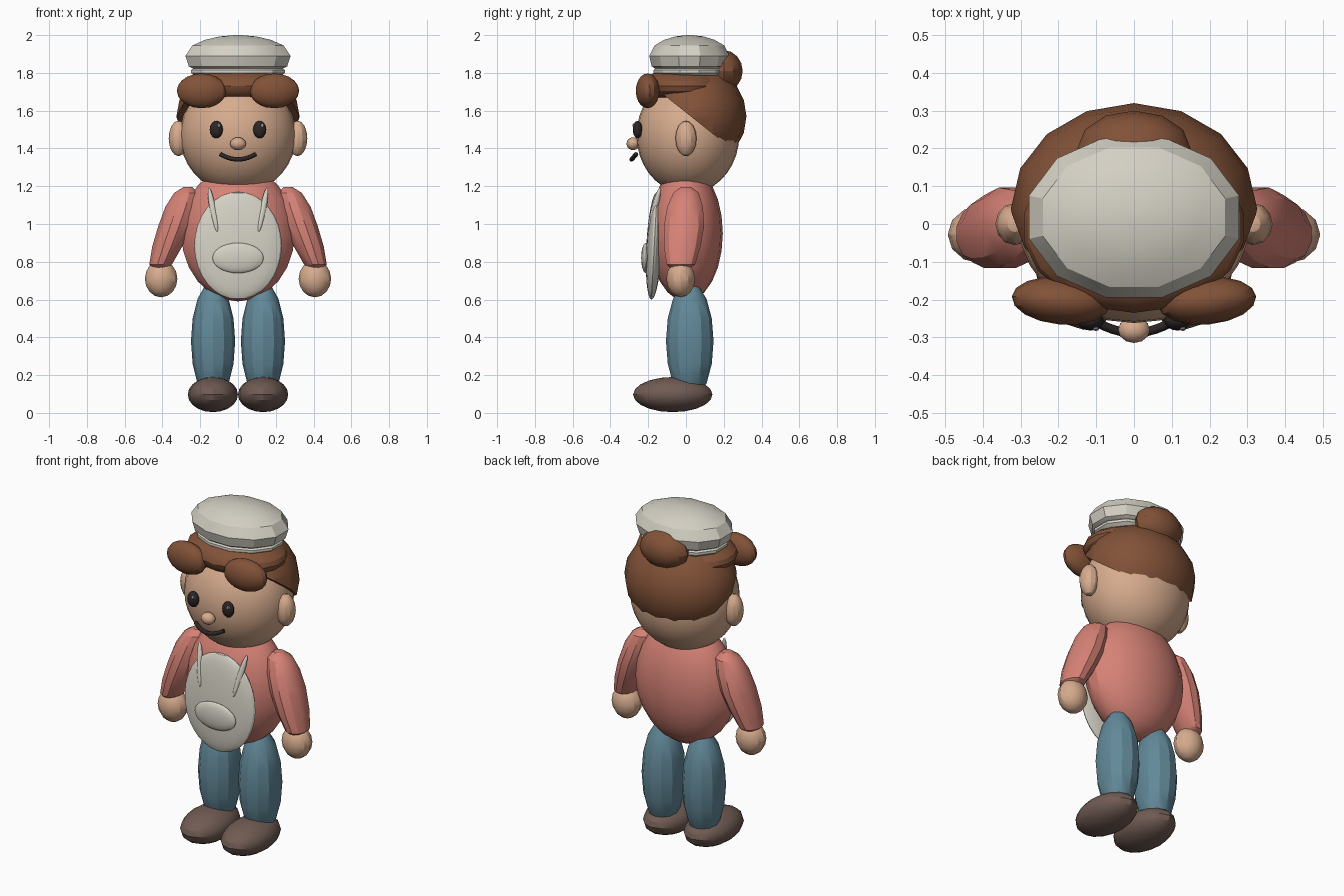
import bpy, bmesh, math
from mathutils import Matrix, Vector, Euler

cube = bpy.data.objects.get("Cube")
if cube:
    bpy.data.objects.remove(cube, do_unlink=True)


def material(name, r, g, b):
    """Flat material from 0-255 screen values, stored as linear."""
    lin = [((c / 255 + 0.055) / 1.055) ** 2.4 for c in (r, g, b)] + [1]
    m = bpy.data.materials.new(name)
    m.use_nodes = True
    m.diffuse_color = lin
    bsdf = m.node_tree.nodes["Principled BSDF"]
    bsdf.inputs["Base Color"].default_value = lin
    bsdf.inputs["Roughness"].default_value = 0.8
    return m


skin = material("skin", 215, 172, 142)
cream = material("cream cloth", 212, 208, 196)
salmon = material("salmon shirt", 214, 130, 118)
blue = material("blue trousers", 98, 137, 153)
brown = material("brown hair", 130, 82, 56)
leather = material("dark leather", 112, 91, 83)
black = material("soft black", 46, 38, 38)
glint = material("eye glint", 150, 146, 144)


def finish(name, bm, mat, angle=28):
    bmesh.ops.recalc_face_normals(bm, faces=bm.faces)
    mesh = bpy.data.meshes.new(name)
    bm.to_mesh(mesh)
    bm.free()
    mesh.materials.append(mat)
    ob = bpy.data.objects.new(name, mesh)
    bpy.context.collection.objects.link(ob)
    bpy.ops.object.select_all(action="DESELECT")
    ob.select_set(True)
    bpy.context.view_layer.objects.active = ob
    bpy.ops.object.shade_smooth_by_angle(angle=math.radians(angle))
    return ob


def ellipsoid(name, mat, centre, radii, segs=12, rot=(0, 0, 0), cut=None):
    """Ellipsoid, optionally keeping only one side of a plane (point, normal)."""
    bm = bmesh.new()
    bmesh.ops.create_uvsphere(bm, u_segments=segs, v_segments=max(8, segs * 2 // 3), radius=1)
    turn = Euler([math.radians(a) for a in rot]).to_matrix().to_4x4()
    bm.transform(Matrix.Translation(centre) @ turn @ Matrix.Diagonal((*radii, 1)))
    if cut:
        geom = bm.verts[:] + bm.edges[:] + bm.faces[:]
        res = bmesh.ops.bisect_plane(bm, geom=geom, plane_co=cut[0], plane_no=cut[1], clear_outer=True)
        rim = [e for e in res["geom_cut"] if isinstance(e, bmesh.types.BMEdge)]
        bmesh.ops.contextual_create(bm, geom=rim)
    return finish(name, bm, mat)


def stack(name, mat, rings, segs=12):
    """Skin a stack of level ellipses given as (x, y, z, rx, ry)."""
    bm = bmesh.new()
    loops = []
    for x, y, z, rx, ry in rings:
        angles = [math.tau * (i + 0.5) / segs for i in range(segs)]
        loops.append([bm.verts.new((x + rx * math.cos(a), y + ry * math.sin(a), z)) for a in angles])
    for a, b in zip(loops, loops[1:]):
        for i in range(segs):
            j = (i + 1) % segs
            bm.faces.new((a[i], a[j], b[j], b[i]))
    bm.faces.new(loops[0])
    bm.faces.new(loops[-1])
    return finish(name, bm, mat)


# Body and head
ellipsoid("torso", salmon, (0, 0, 0.95), (0.305, 0.195, 0.36), 18)
ellipsoid("head", skin, (0, 0.01, 1.47), (0.307, 0.272, 0.31), 28)
ellipsoid("nose", skin, (0, -0.28, 1.425), (0.042, 0.035, 0.034))

# Hair: back shell with slanted hairline, front fringe and tuft
ellipsoid("hair_back", brown, (0, 0.04, 1.57), (0.326, 0.28, 0.28), 16,
          cut=((0, 0.05, 1.55), Vector((0, -0.62, -0.78))))
ellipsoid("hair_fringe", brown, (0, -0.01, 1.73), (0.295, 0.225, 0.1), 18)
ellipsoid("hair_tuft", brown, (0, 0.2, 1.81), (0.15, 0.1, 0.11))

# Cap
CAP = 0.765
cap_rows = [(1.82, 0.24), (1.835, 0.27), (1.89, 0.288), (1.945, 0.25),
            (1.975, 0.18), (1.993, 0.1), (2.0, 0.02)]
band_rows = [(1.785, 0.235), (1.8, 0.257), (1.815, 0.257), (1.83, 0.235)]
for part, rows in (("cap_crown", cap_rows), ("cap_band", band_rows)):
    stack(part, cream, [(0, 0.018, z, r, r * CAP) for z, r in rows])

# Apron
ellipsoid("apron", cream, (0, -0.168, 0.885), (0.232, 0.042, 0.285), 24, rot=(-3, 0, 0))
ellipsoid("apron_pocket", cream, (0, -0.213, 0.82), (0.135, 0.024, 0.08), 24)

# Smile
curve = bpy.data.curves.new("mouth", "CURVE")
curve.dimensions = "3D"
curve.bevel_depth = 0.012
curve.bevel_resolution = 2
curve.use_fill_caps = True
spline = curve.splines.new("POLY")
spline.points.add(10)
for i, p in enumerate(spline.points):
    t = i / 5 - 1
    p.co = (0.093 * t, -0.288 + 0.025 * t * t, 1.342 + 0.028 * t * t, 1)
curve.materials.append(black)
bpy.context.collection.objects.link(bpy.data.objects.new("mouth", curve))

# Arm sections from shoulder to wrist
ARM = [(0.265, 0, 1.195, 0.025, 0.03), (0.275, 0, 1.165, 0.065, 0.07),
       (0.3, -0.005, 1.09, 0.088, 0.098), (0.335, -0.01, 0.99, 0.09, 0.11),
       (0.375, -0.02, 0.88, 0.082, 0.1), (0.41, -0.027, 0.785, 0.062, 0.078),
       (0.413, -0.03, 0.765, 0.04, 0.05)]

# Mirrored pairs
for side, s in (("left", 1), ("right", -1)):
    stack(side + "_arm", salmon, [(s * x, y, z, rx, ry) for x, y, z, rx, ry in ARM])
    ellipsoid(side + "_hand", skin, (s * 0.407, -0.028, 0.71), (0.086, 0.076, 0.098))
    ellipsoid(side + "_leg", blue, (s * 0.132, 0.02, 0.38), (0.117, 0.126, 0.315))
    ellipsoid(side + "_shoe", leather, (s * 0.133, -0.07, 0.097), (0.133, 0.21, 0.093), 16)
    ellipsoid(side + "_ear", skin, (s * 0.315, 0, 1.453), (0.052, 0.056, 0.094))
    ellipsoid(side + "_front_curl", brown, (s * 0.193, -0.203, 1.705), (0.131, 0.063, 0.092),
              16, rot=(0, 0, s * 5))
    ellipsoid(side + "_strap", cream, (s * 0.132, -0.168, 1.075), (0.017, 0.017, 0.125),
              rot=(-14, s * 11, 0))
    ellipsoid(side + "_eye", black, (s * 0.115, -0.256, 1.5), (0.035, 0.026, 0.046), 16)
    ellipsoid(side + "_eye_glint", glint, (s * 0.115 + 0.014, -0.277, 1.521), (0.009, 0.006, 0.011), 8)
